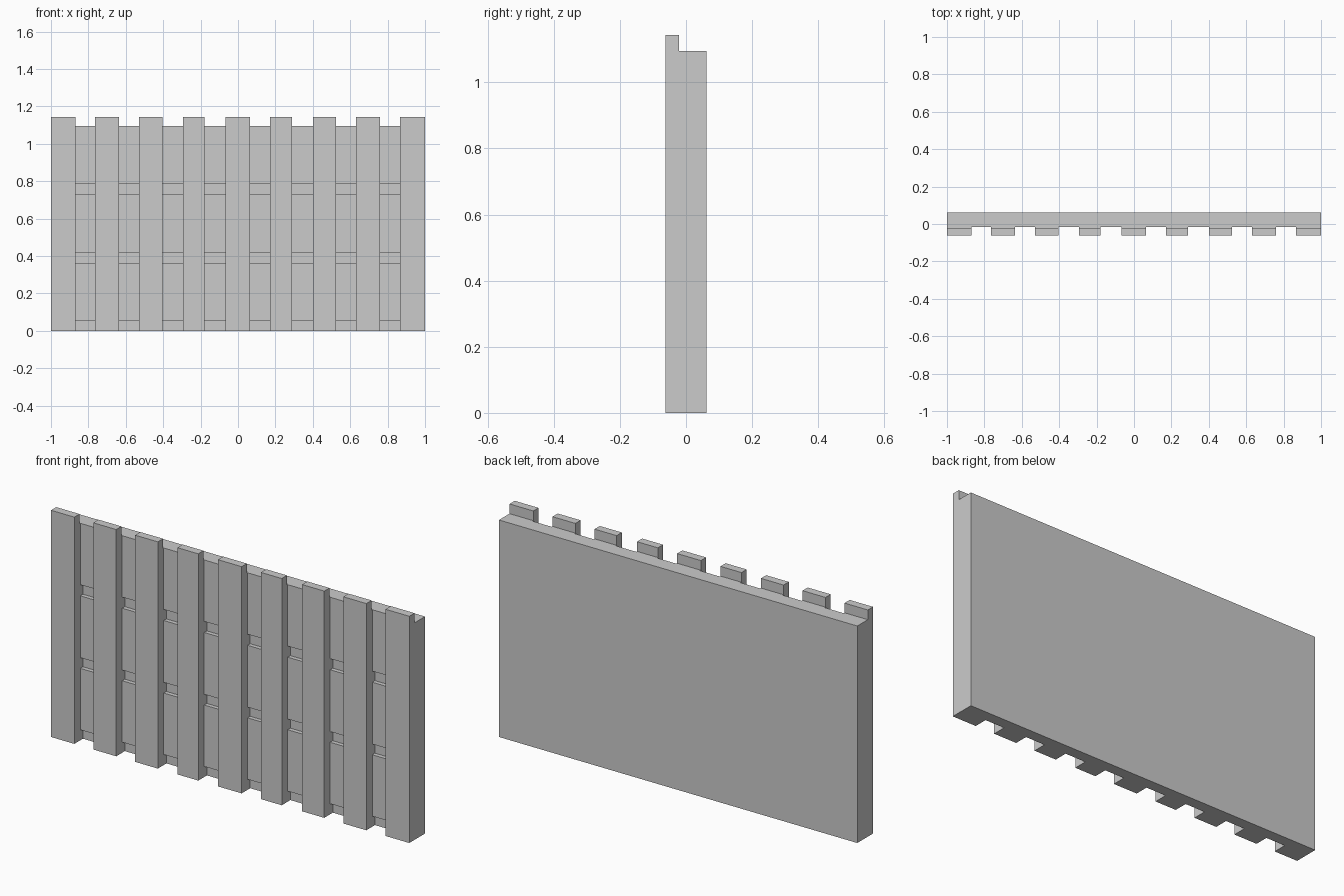
import bpy, bmesh

if "Cube" in bpy.data.objects:
    bpy.data.objects.remove(bpy.data.objects["Cube"])

BACK, FRONT = 0.0625, -0.0625
STEP, BOARD, GROOVE = -0.021, -0.015, 0.006   # y depths: slat back, infill face, groove floor
PANEL_TOP, SLAT_TOP = 1.095, 1.144


def extrude_profile(bm, points, x0, x1):
    """Solid prism from a (y, z) outline running from x0 to x1."""
    face = bm.faces.new([bm.verts.new((x0, y, z)) for y, z in points])
    out = bmesh.ops.extrude_face_region(bm, geom=[face])
    verts = [v for v in out["geom"] if isinstance(v, bmesh.types.BMVert)]
    bmesh.ops.translate(bm, vec=(x1 - x0, 0, 0), verts=verts)


def make_object(name, bm):
    bmesh.ops.recalc_face_normals(bm, faces=bm.faces)
    mesh = bpy.data.meshes.new(name)
    bm.to_mesh(mesh)
    bm.free()
    obj = bpy.data.objects.new(name, mesh)
    bpy.context.collection.objects.link(obj)
    return obj


# Solid wall with a raised front lip
bm = bmesh.new()
extrude_profile(bm, [(FRONT, 0), (BACK, 0), (BACK, PANEL_TOP), (STEP, PANEL_TOP),
                     (STEP, SLAT_TOP), (FRONT, SLAT_TOP)], -1, 1)
wall = make_object("slatted_wall", bm)

# Gaps between the vertical slats, with a groove under each infill board
outline = [(-0.2, -0.1), (GROOVE, -0.1)]
for low, high in [(0.053, 0.363), (0.417, 0.729), (0.785, 1.3)]:
    outline += [(GROOVE, low), (BOARD, low), (BOARD, high)]
    if high < PANEL_TOP:
        outline.append((GROOVE, high))
outline.append((-0.2, 1.3))

bm = bmesh.new()
for x0, x1 in [(-0.87, -0.764), (-0.636, -0.53), (-0.404, -0.295), (-0.178, -0.068),
               (0.064, 0.172), (0.288, 0.402), (0.525, 0.632), (0.76, 0.867)]:
    extrude_profile(bm, outline, x0, x1)
cutter = make_object("gap_cutter", bm)
cutter.hide_render = True

# Carve the gaps, then drop the cutter
mod = wall.modifiers.new("gaps", "BOOLEAN")
mod.operation = "DIFFERENCE"
mod.solver = "EXACT"
mod.object = cutter
bpy.context.view_layer.objects.active = wall
bpy.ops.object.modifier_apply(modifier=mod.name)
bpy.data.objects.remove(cutter)
